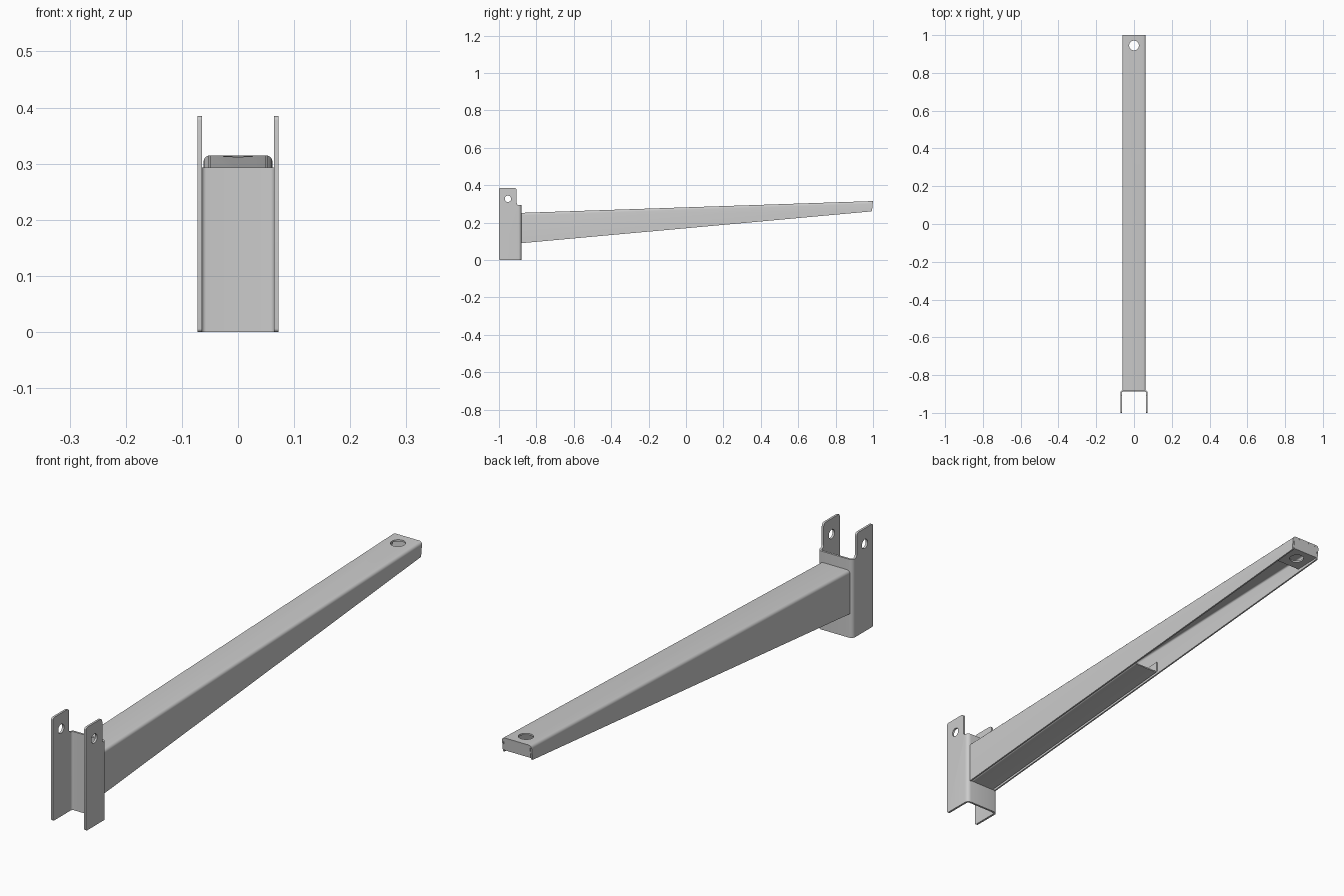
import bpy, bmesh
from math import sin, cos, pi
from mathutils import Matrix

if "Cube" in bpy.data.objects:
    bpy.data.objects.remove(bpy.data.objects["Cube"])


def arc(cx, cy, r, a0, a1, n=5):
    """Points on an arc, angles in degrees."""
    return [(cx + r * cos((a0 + (a1 - a0) * i / n) * pi / 180),
             cy + r * sin((a0 + (a1 - a0) * i / n) * pi / 180)) for i in range(n + 1)]


def channel(w, h, r, t):
    """Folded sheet section: web at height h, legs down to 0, half width w."""
    outer = [(-w, 0)] + arc(-w + r, h - r, r, 180, 90) + arc(w - r, h - r, r, 90, 0) + [(w, 0)]
    inner = ([(w - t, 0)] + arc(w - r, h - r, r - t, 0, 90)
             + arc(-w + r, h - r, r - t, 90, 180) + [(-w + t, 0)])
    return outer + inner


def loft(name, a, b):
    """Skin two matching closed sections into a solid."""
    bm = bmesh.new()
    va, vb = [[bm.verts.new(p) for p in s] for s in (a, b)]
    n = len(va)
    for i in range(n):
        j = (i + 1) % n
        bm.faces.new((va[i], va[j], vb[j], vb[i]))
    bm.faces.new(va[::-1])
    bm.faces.new(vb)
    bmesh.ops.recalc_face_normals(bm, faces=bm.faces)
    return finish(name, bm)


def finish(name, bm):
    me = bpy.data.meshes.new(name)
    bm.to_mesh(me)
    bm.free()
    ob = bpy.data.objects.new(name, me)
    bpy.context.collection.objects.link(ob)
    return ob


def side_extrude(name, outline, w):
    """Extrude a (y, z) outline across x from -w to w."""
    return loft(name, [(-w, y, z) for y, z in outline], [(w, y, z) for y, z in outline])


def cylinder(name, r, depth, loc, axis):
    bm = bmesh.new()
    rot = Matrix.Rotation(pi / 2, 4, 'Y') if axis == 'X' else Matrix()
    bmesh.ops.create_cone(bm, cap_ends=True, segments=32, radius1=r, radius2=r, depth=depth,
                          matrix=Matrix.Translation(loc) @ rot)
    return finish(name, bm)


def activate(ob):
    bpy.ops.object.select_all(action='DESELECT')
    ob.select_set(True)
    bpy.context.view_layer.objects.active = ob


def boolean(ob, cutter, op='DIFFERENCE'):
    cutter.hide_render = True
    m = ob.modifiers.new('cut', 'BOOLEAN')
    m.operation, m.object, m.solver = op, cutter, 'EXACT'
    activate(ob)
    bpy.ops.object.modifier_apply(modifier=m.name)


# Mounting bracket: folded channel trimmed to a side outline with two ears
sec = channel(0.0725, 0.14, 0.016, 0.008)
bracket = loft('mounting_bracket', [(x, v - 1.02, -0.05) for x, v in sec],
               [(x, v - 1.02, 0.45) for x, v in sec])
outline = (arc(-0.994, 0.006, 0.006, 180, 270) + [(-0.86, 0), (-0.86, 0.293)]
           + arc(-0.893, 0.305, 0.012, 270, 180)
           + arc(-0.917, 0.373, 0.012, 0, 90) + arc(-0.992, 0.377, 0.008, 90, 180))
trim = side_extrude('bracket_trim', outline, 0.1)
ear_cut = cylinder('ear_hole_cutter', 0.017, 0.3, (0, -0.952, 0.327), 'X')
boolean(bracket, trim, 'INTERSECT')
boolean(bracket, ear_cut)


# Tapered arm: channel open at the bottom
def floor(y):
    return 0.09 + (y + 0.88) * 0.17 / 1.873


W, T = 0.0615, 0.006
root = [(x, -0.88, 0.09 + v) for x, v in channel(W, 0.162, 0.012, T)]
tip = [(x, 0.993 + 0.007 * v / 0.055, 0.26 + v) for x, v in channel(W, 0.055, 0.012, T)]
arm = loft('tapered_arm', root, tip)

# Closing pan under the inner half of the arm
pan_sec = channel(W - T - 0.0005, 0.045, 0.01, 0.005)
pan = loft('bottom_pan', *[[(x, y, floor(y) + 0.047 - v) for x, v in pan_sec]
                           for y in (-0.88, 0.07)])

# Folded end cap with a tab under the tip
cap = side_extrude('end_cap', [(0.999, 0.309), (0.995, 0.266), (0.89, 0.262), (0.89, 0.268),
                               (0.988, 0.272), (0.991, 0.309)], W - T - 0.001)

# Bolt hole through the arm top and tab
bolt_cut = cylinder('bolt_hole_cutter', 0.026, 0.3, (0, 0.945, 0.29), 'Z')
boolean(arm, bolt_cut)
boolean(cap, bolt_cut)

for cutter in (trim, ear_cut, bolt_cut):
    bpy.data.objects.remove(cutter)
for ob in (bracket, arm, pan, cap):
    activate(ob)
    bpy.ops.object.shade_smooth_by_angle()
